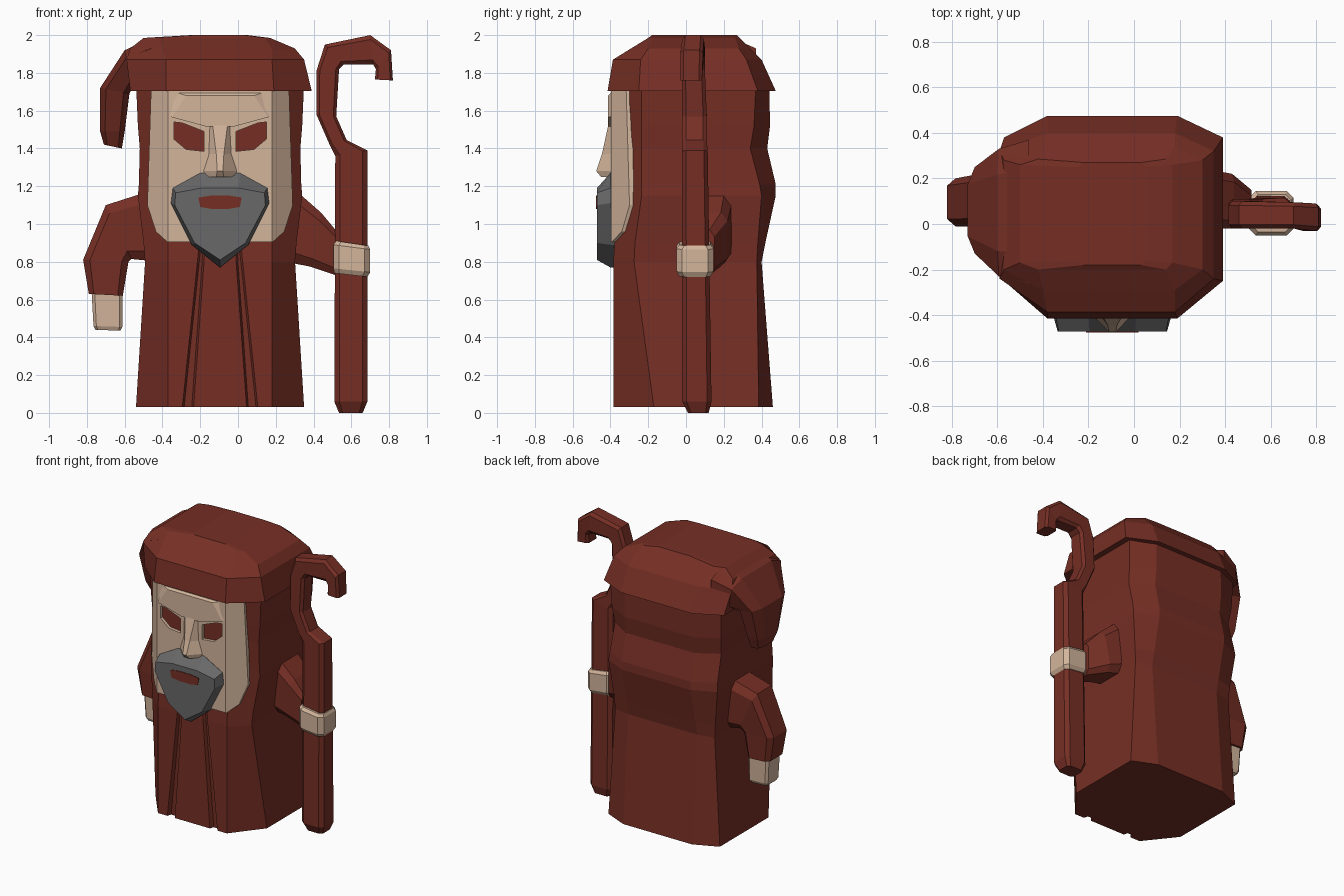
import bpy, bmesh

CX = -0.095  # middle of the figure's body


def material(name, rgb):
    m = bpy.data.materials.new(name)
    m.diffuse_color = (*rgb, 1)
    return m


RED = material("dark red cloth", (0.18, 0.028, 0.018))
SKIN = material("pale skin", (0.65, 0.46, 0.33))
GREY = material("grey beard", (0.14, 0.14, 0.14))


def loft(name, rings, mat):
    """Closed flat-faced solid through rings with equal point counts."""
    bm = bmesh.new()
    loops = [[bm.verts.new(p) for p in r] for r in rings]
    n = len(loops[0])
    for a, b in zip(loops, loops[1:]):
        for i in range(n):
            j = (i + 1) % n
            bm.faces.new((a[i], a[j], b[j], b[i]))
    bm.faces.new(loops[0][::-1])
    bm.faces.new(loops[-1])
    bmesh.ops.recalc_face_normals(bm, faces=bm.faces)
    me = bpy.data.meshes.new(name)
    bm.to_mesh(me)
    bm.free()
    me.materials.append(mat)
    ob = bpy.data.objects.new(name, me)
    bpy.context.collection.objects.link(ob)
    return ob


def limb(name, sections, mat, ch=0.2):
    """Loft of chamfered sections: (xa, za, xb, zb, y0, y1)."""
    uv = [(ch, 0), (1 - ch, 0), (1, ch), (1, 1 - ch),
          (1 - ch, 1), (ch, 1), (0, 1 - ch), (0, ch)]
    rings = [[(xa + (xb - xa) * u, y0 + (y1 - y0) * v, za + (zb - za) * u)
              for u, v in uv] for xa, za, xb, zb, y0, y1 in sections]
    return loft(name, rings, mat)


def prism(name, outline, y0, y1, mat):
    return loft(name, [[(x, y, z) for x, z in outline] for y in (y0, y1)], mat)


def mirrored(half):
    """Half outline (dx, z), top to bottom tip, mirrored about the body."""
    return ([(CX + d, z) for d, z in half]
            + [(CX - d, z) for d, z in reversed(half) if d > 0])


# robe: z, half width, front, back, side front corner, side back corner,
# groove outer and inner offsets, groove depth
robe_rows = [
    (0.03, 0.445, -0.385, 0.46, -0.17, 0.385, 0.20, 0.14, 0.03),
    (0.80, 0.397, -0.385, 0.40, -0.275, 0.375, 0.12, 0.085, 0.02),
    (0.90, 0.405, -0.378, 0.42, -0.27, 0.38, 0.11, 0.08, 0),
    (1.15, 0.435, -0.375, 0.475, -0.235, 0.40, 0.11, 0.08, 0),
    (1.21, 0.43, -0.375, 0.475, -0.235, 0.39, 0.11, 0.08, 0),
    (1.40, 0.425, -0.375, 0.43, -0.235, 0.34, 0.11, 0.08, 0),
    (1.52, 0.435, -0.375, 0.445, -0.235, 0.36, 0.11, 0.08, 0),
    (1.75, 0.445, -0.375, 0.44, -0.235, 0.37, 0.11, 0.08, 0)]
rings = []
for z, w, yf, yb, sf, sb, go, gi, dep in robe_rows:
    right = [(gi, yf), (gi + 0.01, yf + dep), (go - 0.01, yf + dep), (go, yf),
             (0.275, yf), (w, sf), (w, sb), (0.275, yb)]
    rings.append([(CX + d, y, z) for d, y in right]
                 + [(CX - d, y, z) for d, y in reversed(right)])
loft("robe", rings, RED)

# hat: z, left, right, front, back, side corners, flat ends
hat_rows = [
    (1.705, -0.57, 0.39, -0.415, 0.475, -0.25, 0.38, -0.38, 0.19),
    (1.87, -0.59, 0.35, -0.387, 0.40, -0.24, 0.32, -0.38, 0.18),
    (1.93, -0.57, 0.30, -0.29, 0.34, -0.20, 0.28, -0.40, 0.18),
    (1.985, -0.50, 0.17, -0.20, 0.285, -0.17, 0.26, -0.42, 0.14),
    (2.0, -0.25, 0.05, -0.18, 0.27, -0.16, 0.25, -0.22, 0.03)]
loft("hat", [[(a, f, z), (b, f, z), (r, s, z), (r, t, z),
              (b, k, z), (a, k, z), (l, t, z), (l, s, z)]
             for z, l, r, f, k, s, t, a, b in hat_rows], RED)

# drooping end of the hat
limb("hat_tail", [
    (-0.46, 1.985, -0.46, 1.71, -0.26, 0.37),
    (-0.60, 1.92, -0.565, 1.71, -0.23, 0.33),
    (-0.73, 1.72, -0.575, 1.69, -0.13, 0.25),
    (-0.73, 1.49, -0.60, 1.49, -0.05, 0.19),
    (-0.71, 1.42, -0.615, 1.40, -0.01, 0.16)], RED)

# face panel wrapping round the front corners
rings = []
for z, h in [(1.72, 0.365), (1.10, 0.385), (0.96, 0.34), (0.905, 0.28)]:
    ye = -0.398 + 0.9 * (h - 0.275)
    front = [(-h, ye), (-0.275, -0.398), (0.275, -0.398), (h, ye)]
    rings.append([(CX + d, y, z) for d, y in front]
                 + [(CX + d, y + 0.06, z) for d, y in reversed(front)])
face = loft("face", rings, SKIN)

# eye sockets cut through the panel down to the red robe
socket = [(0.085, 1.49), (0.20, 1.535), (0.245, 1.54),
          (0.245, 1.45), (0.18, 1.395), (0.085, 1.385)]
for s in (-1, 1):
    cutter = prism("socket_cutter", [(CX + s * d, z) for d, z in socket],
                   -0.5, -0.25, SKIN)
    cutter.hide_render = True
    mod = face.modifiers.new("socket", 'BOOLEAN')
    mod.operation = 'DIFFERENCE'
    mod.solver = 'EXACT'
    mod.object = cutter
    bpy.context.view_layer.update()
    dg = bpy.context.evaluated_depsgraph_get()
    cut = bpy.data.meshes.new_from_object(face.evaluated_get(dg))
    face.modifiers.clear()
    face.data = cut
    bpy.data.objects.remove(cutter)

# brow sloping out from the forehead
brow_back = [(-0.27, 1.57), (-0.07, 1.515), (0.07, 1.515), (0.27, 1.57),
             (0.24, 1.70), (-0.24, 1.70)]
brow_front = [(-0.255, 1.565), (-0.07, 1.515), (0.07, 1.515), (0.255, 1.565),
              (0.18, 1.68), (-0.18, 1.68)]
loft("brow", [[(CX + d, y, z) for d, z in o]
              for o, y in ((brow_back, -0.39), (brow_front, -0.412))], SKIN)

# nose: z, base half width, ridge half width, ridge y
loft("nose", [[(CX - b, -0.385, z), (CX - r, y, z), (CX + r, y, z),
               (CX + b, -0.385, z)]
              for z, b, r, y in [(1.53, 0.065, 0.04, -0.41),
                                 (1.37, 0.07, 0.02, -0.445),
                                 (1.28, 0.10, 0.015, -0.475),
                                 (1.25, 0.10, 0.02, -0.45)]], SKIN)

# beard and mouth
beard_back = [(0.105, 1.27), (0.25, 1.19), (0.26, 1.11), (0.15, 0.89), (0, 0.77)]
beard_front = [(0.10, 1.19), (0.235, 1.165), (0.24, 1.10), (0.135, 0.90), (0, 0.81)]
loft("beard", [[(x, y, z) for x, z in mirrored(o)]
               for o, y in ((beard_back, -0.37), (beard_back, -0.40),
                            (beard_front, -0.472))], GREY)
mouth = [(0.05, 1.15), (0.115, 1.14), (0.105, 1.09), (0.045, 1.08)]
prism("mouth", mirrored(mouth), -0.470, -0.476, RED)

# hanging arm
limb("left_sleeve", [
    (-0.45, 1.18, -0.42, 0.80, 0.0, 0.24),
    (-0.70, 1.10, -0.565, 0.815, -0.01, 0.22),
    (-0.82, 0.81, -0.58, 0.80, -0.01, 0.20),
    (-0.79, 0.63, -0.61, 0.62, 0.0, 0.19)], RED, 0.15)
limb("left_hand", [
    (-0.775, 0.64, -0.612, 0.64, 0.02, 0.175),
    (-0.765, 0.46, -0.612, 0.455, 0.025, 0.17),
    (-0.755, 0.44, -0.622, 0.435, 0.035, 0.16)], SKIN, 0.1)

# arm reaching to the staff
limb("right_sleeve", [
    (0.28, 1.20, 0.25, 0.80, -0.02, 0.25),
    (0.44, 1.06, 0.38, 0.775, -0.02, 0.22),
    (0.515, 0.97, 0.515, 0.73, -0.01, 0.15)], RED, 0.15)
limb("right_hand", [
    (0.51, 0.74, 0.685, 0.72, -0.035, 0.13),
    (0.505, 0.765, 0.70, 0.745, -0.05, 0.145),
    (0.505, 0.89, 0.70, 0.865, -0.05, 0.145),
    (0.52, 0.91, 0.69, 0.885, -0.035, 0.13)], SKIN, 0.15)

# crooked staff
limb("staff", [
    (0.535, 0.0, 0.66, 0.0, 0.01, 0.12),
    (0.51, 0.06, 0.685, 0.06, -0.02, 0.135),
    (0.515, 1.36, 0.685, 1.39, -0.02, 0.115),
    (0.485, 1.42, 0.575, 1.445, -0.02, 0.11),
    (0.415, 1.58, 0.52, 1.57, -0.02, 0.11),
    (0.415, 1.81, 0.535, 1.82, -0.02, 0.10),
    (0.46, 1.95, 0.56, 1.845, -0.02, 0.10),
    (0.70, 2.0, 0.715, 1.845, -0.02, 0.095),
    (0.81, 1.92, 0.73, 1.82, -0.03, 0.09),
    (0.82, 1.76, 0.725, 1.765, -0.03, 0.085)], RED, 0.15)
